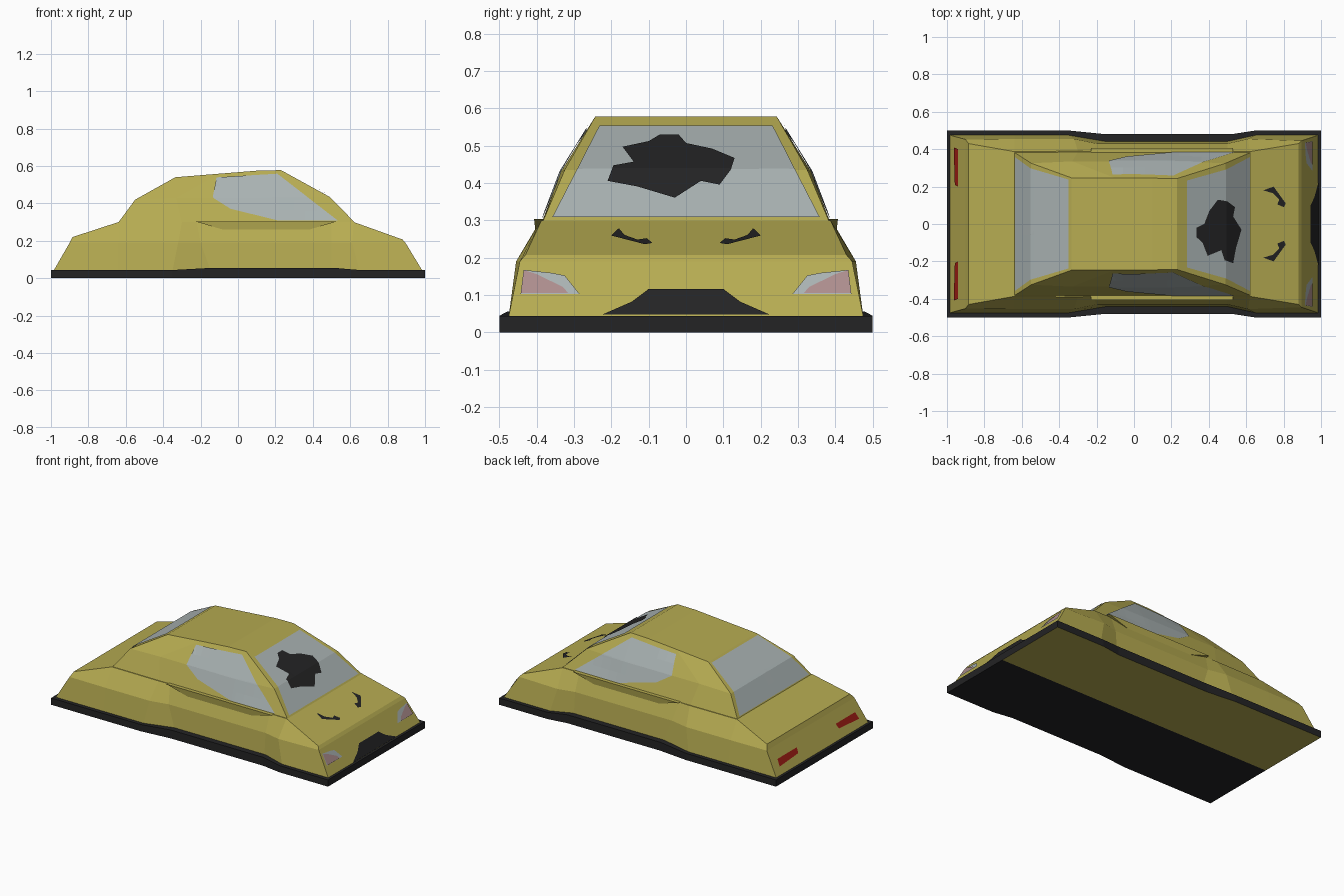
import bpy, bmesh
from mathutils import Vector
from mathutils.bvhtree import BVHTree

if "Cube" in bpy.data.objects:
    bpy.data.objects.remove(bpy.data.objects["Cube"])


def material(name, rgb):
    m = bpy.data.materials.new(name)
    m.diffuse_color = (*rgb, 1)
    m.use_nodes = True
    m.node_tree.nodes["Principled BSDF"].inputs["Base Color"].default_value = m.diffuse_color
    return m


YELLOW = material("yellow_paint", (0.47, 0.41, 0.083))
BLACK = material("black_trim", (0.017, 0.017, 0.018))
GLASS = material("grey_glass", (0.40, 0.45, 0.45))
RED = material("red_lamp", (0.35, 0.013, 0.007))
PINK = material("pink_lamp", (0.42, 0.27, 0.27))

shell_verts, shell_polys = [], []


def make_object(name, bm, *mats):
    me = bpy.data.meshes.new(name)
    bm.to_mesh(me)
    bm.free()
    for m in mats:
        me.materials.append(m)
    ob = bpy.data.objects.new(name, me)
    bpy.context.collection.objects.link(ob)
    return ob


def loft(rings):
    """Stack half outlines (x, y, z), mirrored in y; caps are quad strips."""
    bm = bmesh.new()
    loops = []
    n = len(rings[0])
    for ring in rings:
        pts = list(ring) + [(x, -y, z) for x, y, z in reversed(ring)]
        loops.append([bm.verts.new(p) for p in pts])
    for a, b in zip(loops, loops[1:]):
        for i in range(2 * n):
            j = (i + 1) % (2 * n)
            bm.faces.new((a[i], a[j], b[j], b[i]))
    for lp in (loops[0], loops[-1]):
        for i in range(n - 1):
            bm.faces.new((lp[i], lp[i + 1], lp[2 * n - 2 - i], lp[2 * n - 1 - i]))
    bmesh.ops.recalc_face_normals(bm, faces=bm.faces[:])
    return bm


def remember(bm):
    """Keep the shell so plates can be projected on it."""
    base = len(shell_verts)
    bm.verts.index_update()
    shell_verts.extend(v.co.copy() for v in bm.verts)
    shell_polys.extend([base + v.index for v in f.verts] for f in bm.faces)


def level(pts, z):
    return [(x, y, z) for x, y in pts]


# lower body
bm = loft([
    [(-.985, .475, .042), (-.64, .475, .042), (-.35, .475, .042), (-.15, .442, .05),
     (.5, .442, .05), (.65, .475, .042), (.985, .475, .042)],
    level([(-.9, .452), (-.64, .455), (-.32, .455), (-.2, .43),
           (.5, .43), (.61, .455), (.895, .445)], .19),
    [(-.885, .43, .22), (-.64, .387, .3), (-.3, .39, .3), (-.22, .387, .3),
     (.5, .387, .3), (.62, .387, .3), (.88, .43, .207)],
])
remember(bm)
make_object("lower_body", bm, YELLOW)

# cabin
bm = loft([
    level([(-.64, .383), (-.3, .385), (.2, .385), (.625, .383)], .298),
    [(-.55, .325, .42), (-.33, .335, .43), (.2, .335, .43), (.49, .325, .435)],
    [(-.335, .247, .54), (-.1, .245, .559), (.1, .245, .575), (.23, .243, .578)],
])
remember(bm)
make_object("cabin", bm, YELLOW)

# black skirt, with one half of its underside in body colour
plan = [(-1, .5), (-.35, .5), (-.15, .48), (.52, .48), (.65, .5), (1, .5)]
bm = loft([level(plan, 0),
           [(x, y, .055 if y < .49 else .044) for x, y in plan]])
bmesh.ops.bisect_plane(bm, geom=bm.verts[:] + bm.edges[:] + bm.faces[:],
                       plane_co=(0, 0, 0), plane_no=(0, 1, 0))
for f in bm.faces:
    if f.normal.z < -.5 and f.calc_center_median().y > 0:
        f.material_index = 1
make_object("skirt", bm, BLACK, YELLOW)

tree = BVHTree.FromPolygons(shell_verts, shell_polys)

# view name -> (2D point to ray origin, ray direction)
VIEWS = {
    "front": (lambda u, v: Vector((2, u, v)), Vector((-1, 0, 0))),
    "rear": (lambda u, v: Vector((-2, u, v)), Vector((1, 0, 0))),
    "side": (lambda u, v: Vector((u, -2, v)), Vector((0, 1, 0))),
    "top": (lambda u, v: Vector((u, v, 2)), Vector((0, 0, -1))),
}


def plate(name, pts, view, mat, mirror=False, lift=.004):
    """Cut a 2D outline into a grid and lay it on the shell."""
    origin, ray = VIEWS[view]
    bm = bmesh.new()
    bm.faces.new([bm.verts.new((u, v, 0)) for u, v in pts])
    bmesh.ops.triangulate(bm, faces=bm.faces[:])
    cuts = [((k * .06, 0, 0), (1, 0, 0)) for k in range(-16, 17)]
    cuts += [((0, v, 0), (0, 1, 0)) for v in (.36, .42, .43, .435, .49)]
    for co, no in cuts:
        bmesh.ops.bisect_plane(bm, geom=bm.verts[:] + bm.edges[:] + bm.faces[:],
                               plane_co=co, plane_no=no)
    for v in bm.verts:
        start = origin(v.co.x, v.co.y)
        hit, normal, _, _ = tree.ray_cast(start, ray)
        if hit is None:
            hit, normal, _, _ = tree.find_nearest(start + ray)
        if normal.dot(ray) > 0:
            normal = -normal
        v.co = hit + normal * lift
    bm.normal_update()
    if sum(f.normal.dot(ray) * f.calc_area() for f in bm.faces) > 0:
        bmesh.ops.reverse_faces(bm, faces=bm.faces[:])
    if mirror:
        twin = bmesh.ops.duplicate(bm, geom=bm.verts[:] + bm.edges[:] + bm.faces[:])["geom"]
        for e in twin:
            if isinstance(e, bmesh.types.BMVert):
                e.co.y *= -1
        bmesh.ops.reverse_faces(bm, faces=[e for e in twin if isinstance(e, bmesh.types.BMFace)])
    make_object(name, bm, mat)


# windows
plate("windscreen", [(-.358, .306), (.358, .306), (.232, .55), (-.232, .55)], "front", GLASS)
plate("rear_window", [(-.358, .306), (.358, .306), (.238, .532), (-.238, .532)], "rear", GLASS)
plate("side_windows", [(-.115, .537), (.21, .557), (.535, .306), (.22, .306),
                       (-.04, .37), (-.135, .43)], "side", GLASS, True)

# dark patch on the windscreen
plate("windscreen_patch", [(-.21, .4), (-.195, .44), (-.14, .45), (-.17, .49), (-.1, .505),
                           (-.07, .523), (-.02, .523), (0, .5), (.07, .485), (.13, .46),
                           (.12, .43), (.09, .39), (.04, .4), (-.03, .355), (-.08, .37),
                           (-.13, .385)], "front", BLACK, lift=.008)

# bonnet vents
plate("bonnet_vents", [(.69, .18), (.745, .2), (.81, .11), (.8, .09), (.765, .105),
                       (.775, .13), (.74, .165)], "top", BLACK, True)

# front: lamps and grille
plate("headlamps", [(.435, .165), (.36, .157), (.325, .15), (.285, .1), (.443, .1)],
      "front", GLASS, True)
plate("headlamp_tint", [(.434, .163), (.4, .152), (.33, .118), (.315, .101), (.442, .101)],
      "front", PINK, True, lift=.007)
plate("grille", [(-.225, .045), (.225, .045), (.145, .08), (.1, .114), (-.1, .114),
                 (-.145, .08)], "front", BLACK)

# tail lamps
plate("tail_lamps", [(.21, .095), (.41, .085), (.4, .125), (.2, .125)], "rear", RED, True)

# ledges under the side windows
bm = bmesh.new()
for s in (-1, 1):
    a, b, c, d, e, f = [bm.verts.new((x, s * y, z)) for x, y, z in (
        (-.23, .407, .304), (.53, .407, .304), (.38, .402, .26),
        (-.08, .402, .26), (.53, .375, .304), (-.23, .375, .304))]
    for face in ((a, b, c, d), (a, f, e, b), (a, d, f), (b, e, c), (d, c, e, f)):
        bm.faces.new(face)
bmesh.ops.recalc_face_normals(bm, faces=bm.faces[:])
make_object("door_ledges", bm, YELLOW)
